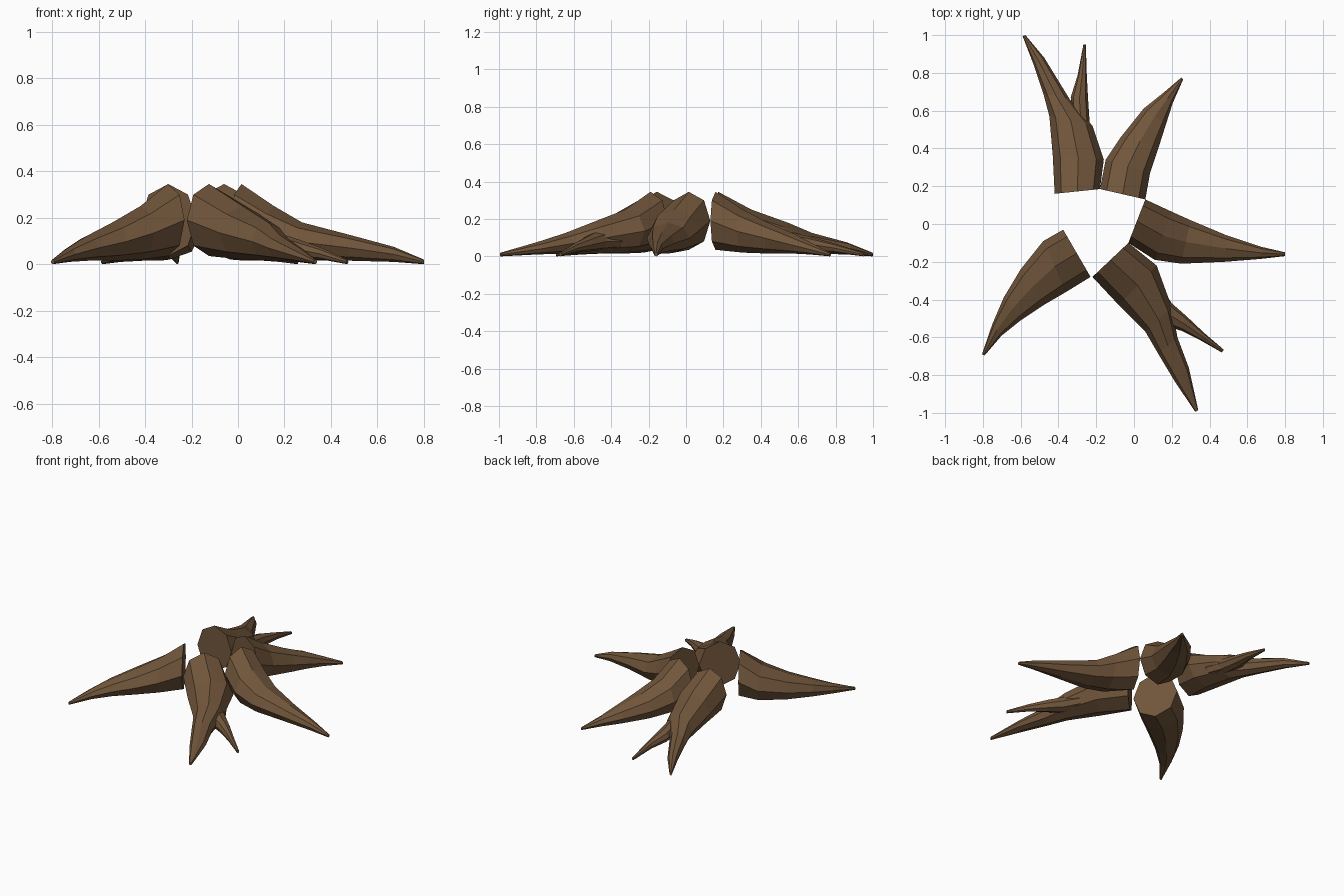
import bpy
import bmesh
import math
from mathutils import Vector

SIDES = 8
ROOT_TOPS = [.345, .25, .18, .125, .075, .02]
ROOT_BOTTOMS = [.035, .02, .015, .015, .01, 0]
FORK_TOPS = [.12, .13, .105, .07, .02]
FORK_BOTTOMS = [.04, .03, .025, .02, 0]

default_cube = bpy.data.objects.get("Cube")
if default_cube:
    bpy.data.objects.remove(default_cube, do_unlink=True)

# One bark colour for every root
bark = bpy.data.materials.new("brown_bark")
bark.use_nodes = True
bark_colour = (.165, .092, .044, 1)
bark.diffuse_color = bark_colour
shader = bark.node_tree.nodes["Principled BSDF"]
shader.inputs["Base Color"].default_value = bark_colour
shader.inputs["Roughness"].default_value = .9


def section(mesh, left, right, top, bottom):
    """Octagonal cross-section standing upright between two edge points."""
    left, right = Vector((*left, 0)), Vector((*right, 0))
    middle, half_width = (left + right) / 2, (right - left) / 2
    ring = []
    for side in range(SIDES):
        angle = math.tau * side / SIDES
        point = middle + half_width * math.sin(angle)
        point.z = (top + bottom) / 2 + math.cos(angle) * (top - bottom) / 2
        ring.append(mesh.verts.new(point))
    return ring


def build_root(name, left_edge, right_edge, tops, bottoms):
    """Loft flat-sided cross-sections along a root and cap both ends."""
    mesh = bmesh.new()
    rings = [section(mesh, *row)
             for row in zip(left_edge, right_edge, tops, bottoms)]
    for near, far in zip(rings, rings[1:]):
        for side in range(SIDES):
            after = (side + 1) % SIDES
            mesh.faces.new((near[side], near[after], far[after], far[side]))
    mesh.faces.new(rings[0])
    mesh.faces.new(rings[-1])
    bmesh.ops.recalc_face_normals(mesh, faces=mesh.faces)
    data = bpy.data.meshes.new(name)
    mesh.to_mesh(data)
    mesh.free()
    data.materials.append(bark)
    root = bpy.data.objects.new(name, data)
    bpy.context.collection.objects.link(root)
    return root


# Back right root and its side fork
build_root(
    "back_right_root",
    [(-.42, .16), (-.43, .36), (-.448, .57), (-.48, .69), (-.53, .84), (-.59, .995)],
    [(-.18, .185), (-.16, .34), (-.22, .52), (-.34, .66), (-.475, .88), (-.575, 1)],
    ROOT_TOPS, ROOT_BOTTOMS)
build_root(
    "back_right_fork",
    [(-.36, .42), (-.33, .58), (-.335, .67), (-.298, .79), (-.268, .95)],
    [(-.2, .45), (-.235, .54), (-.243, .66), (-.25, .79), (-.255, .95)],
    FORK_TOPS, FORK_BOTTOMS)

# Back left root
build_root(
    "back_left_root",
    [(-.18, .185), (-.15, .34), (-.07, .46), (.05, .61), (.15, .69), (.25, .775)],
    [(.06, .13), (.085, .27), (.135, .42), (.17, .53), (.205, .64), (.26, .765)],
    ROOT_TOPS, ROOT_BOTTOMS)

# Left root
build_root(
    "left_root",
    [(.06, .13), (.2, .065), (.3, .02), (.49, -.06), (.67, -.12), (.8, -.15)],
    [(-.03, -.1), (.11, -.19), (.25, -.21), (.48, -.2), (.67, -.185), (.8, -.17)],
    ROOT_TOPS, ROOT_BOTTOMS)

# Front left root and its side fork
build_root(
    "front_left_root",
    [(-.22, -.28), (-.08, -.43), (.06, -.57), (.13, -.69), (.22, -.84), (.325, -.995)],
    [(-.03, -.1), (.12, -.22), (.2, -.44), (.23, -.6), (.29, -.76), (.34, -.985)],
    ROOT_TOPS, ROOT_BOTTOMS)
build_root(
    "front_left_fork",
    [(.06, -.42), (.17, -.54), (.25, -.565), (.35, -.615), (.465, -.68)],
    [(.15, -.34), (.2, -.42), (.28, -.49), (.37, -.575), (.475, -.665)],
    FORK_TOPS, FORK_BOTTOMS)

# Front right root
build_root(
    "front_right_root",
    [(-.375, -.03), (-.48, -.09), (-.6, -.24), (-.69, -.39), (-.75, -.53), (-.805, -.69)],
    [(-.23, -.28), (-.36, -.36), (-.48, -.43), (-.6, -.51), (-.7, -.59), (-.79, -.695)],
    ROOT_TOPS, ROOT_BOTTOMS)
